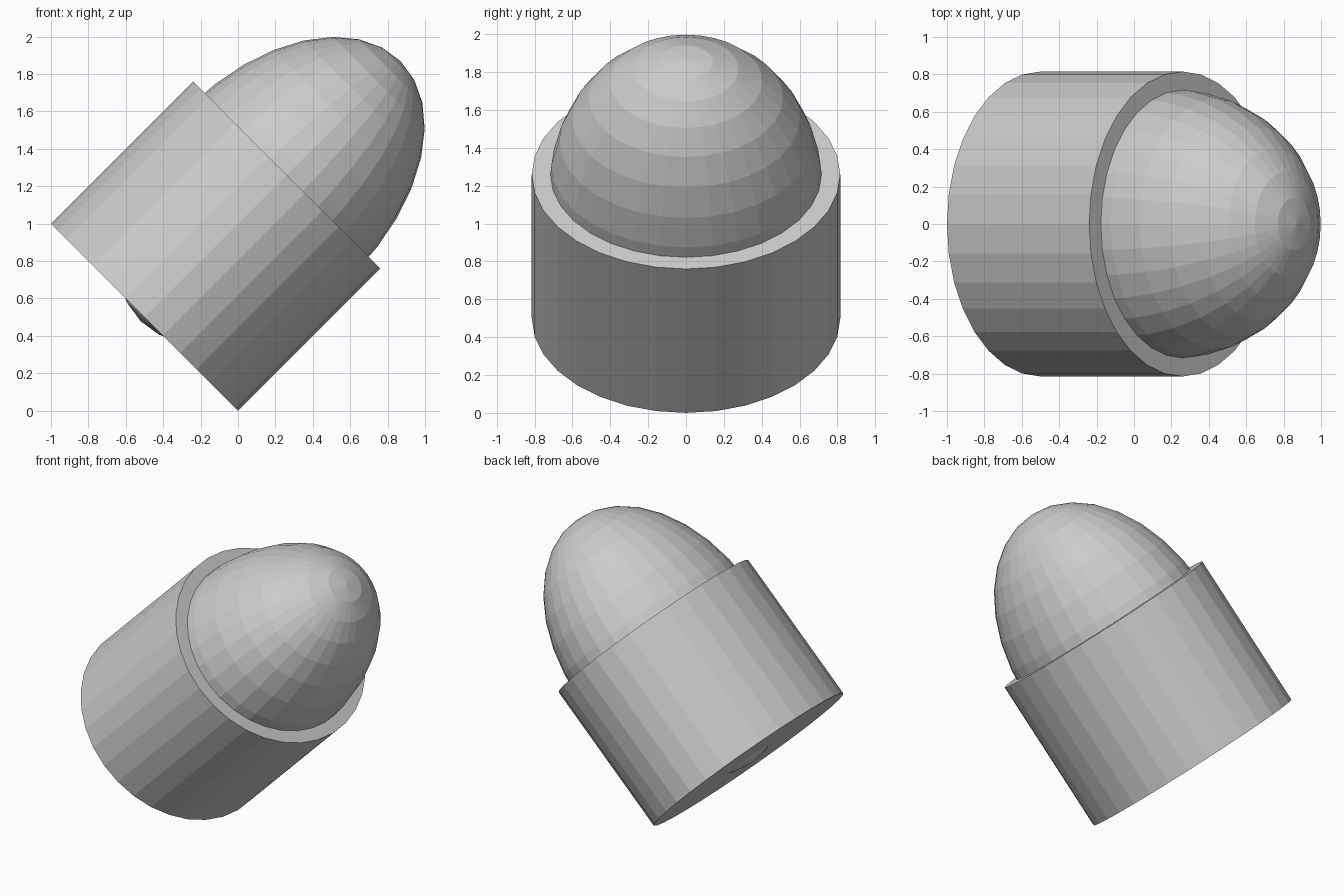
import bpy, math
from mathutils import Vector

if "Cube" in bpy.data.objects:
    bpy.data.objects.remove(bpy.data.objects["Cube"])

TILT = math.radians(45)
AXIS = Vector((math.sin(TILT), 0, math.cos(TILT)))   # leaning axis
BASE = Vector((-0.5, 0, 0.5))                        # centre of the lower cap


def place(name, dist, scale):
    """Name, tilt and scale the active primitive, set along the axis."""
    ob = bpy.context.object
    ob.name = name
    ob.location = BASE + AXIS * dist
    ob.rotation_euler = (0, TILT, 0)
    ob.scale = scale
    return ob


# Oval sleeve: flat-shaded 32-sided cylinder with closed caps
LENGTH = 1.075
bpy.ops.mesh.primitive_cylinder_add(vertices=32, radius=1, depth=1)
place("sleeve", LENGTH / 2, (0.707, 0.815, LENGTH))

# Rounded core: stretched sphere, its lower tip just pokes through the base
bpy.ops.mesh.primitive_uv_sphere_add(segments=32, ring_count=16, radius=1)
place("rounded_core", 0.953, (0.627, 0.725, 0.983))
